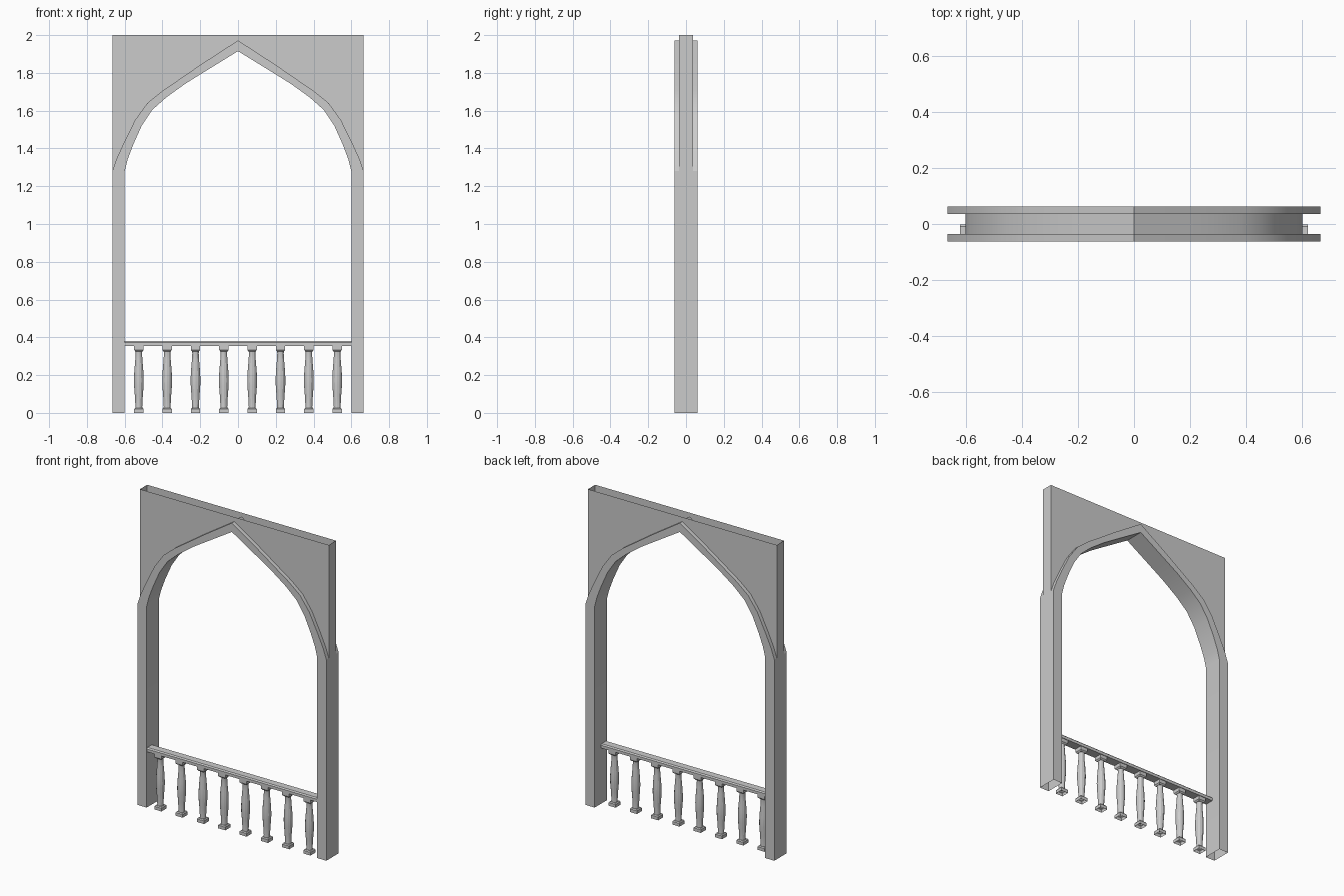
import bpy, bmesh, math

cube = bpy.data.objects.get("Cube")
if cube:
    bpy.data.objects.remove(cube, do_unlink=True)

DEPTH = 0.0615   # half depth of posts and arch moulding
PANEL = 0.0365   # half depth of the spandrel
RAIL_Y = -0.031  # railing sits towards the front

stone = bpy.data.materials.new("grey stone")
stone.use_nodes = True
GREY = (0.6, 0.6, 0.6, 1)
stone.diffuse_color = GREY
stone.node_tree.nodes["Principled BSDF"].inputs["Base Color"].default_value = GREY


def finish(name, bm, smooth=False):
    bmesh.ops.remove_doubles(bm, verts=bm.verts, dist=0.0001)
    bmesh.ops.recalc_face_normals(bm, faces=bm.faces)
    mesh = bpy.data.meshes.new(name)
    bm.to_mesh(mesh)
    bm.free()
    mesh.materials.append(stone)
    obj = bpy.data.objects.new(name, mesh)
    bpy.context.collection.objects.link(obj)
    if smooth:
        bpy.ops.object.select_all(action='DESELECT')
        obj.select_set(True)
        bpy.context.view_layer.objects.active = obj
        bpy.ops.object.shade_smooth_by_angle(angle=math.radians(25))
    return obj


def strip(bm, a, b):
    """Quads between two point rows of equal length."""
    va = [bm.verts.new(p) for p in a]
    vb = [bm.verts.new(p) for p in b]
    for i in range(len(a) - 1):
        bm.faces.new((va[i], va[i + 1], vb[i + 1], vb[i]))


def at(path, y):
    return [(x, y, z) for x, z in path]


def mirrored(half):
    return [(-x, z) for x, z in half] + half[-2::-1]


# Half curves of the pointed arch, springing to apex
inner = mirrored([(.6, 1.28), (.585, 1.34), (.555, 1.42), (.51, 1.52), (.455, 1.603),
                  (.38, 1.67), (.28, 1.742), (.2, 1.792), (0, 1.915)])
outer = mirrored([(.665, 1.28), (.643, 1.345), (.602, 1.435), (.545, 1.55), (.48, 1.64),
                  (.4, 1.705), (.3, 1.773), (.2, 1.842), (0, 1.972)])
inner_full = [(-.6, 0)] + inner + [(.6, 0)]
outer_full = [(-.665, 0)] + outer + [(.665, 0)]

# Posts and arch: faces, inner surface, outer post sides and moulding lips
bm = bmesh.new()
for s in (-1, 1):
    strip(bm, at(inner_full, s * DEPTH), at(outer_full, s * DEPTH))
    strip(bm, at(outer, s * DEPTH), at(outer, s * PANEL))
    side = [(s * .665, 0), (s * .665, 1.28)]
    strip(bm, at(side, -DEPTH), at(side, DEPTH))
strip(bm, at(inner_full, -DEPTH), at(inner_full, DEPTH))
finish("arch_frame", bm, True)

# Spandrel: front and back panels with side sheets, open on top
bm = bmesh.new()
top = [(x, 2) for x, z in outer]
for s in (-1, 1):
    strip(bm, at(outer, s * PANEL), at(top, s * PANEL))
    side = [(s * .665, 1.28), (s * .665, 2)]
    strip(bm, at(side, -PANEL), at(side, PANEL))
finish("spandrel", bm)

# Handrail with chamfered top edges
bm = bmesh.new()
section = [(-.029, .355), (.029, .355), (.029, .373), (.022, .38), (-.022, .38), (-.029, .373)]
section.append(section[0])
strip(bm, *[[(x, RAIL_Y + y, z) for y, z in section] for x in (-.62, .62)])
finish("handrail", bm)


def square_ring(x, half, z):
    pts = [(-half, -half), (half, -half), (half, half), (-half, half), (-half, -half)]
    return [(x + a, RAIL_Y + b, z) for a, b in pts]


def round_ring(x, r, z, n=12):
    angles = [2 * math.pi * i / n for i in range(n + 1)]
    return [(x + r * math.cos(a), RAIL_Y + r * math.sin(a), z) for a in angles]


# Balusters: square foot and cap around a swelling turned shaft
shaft = [(.019, .02), (.018, .035), (.021, .09), (.025, .14), (.026, .175),
         (.024, .22), (.019, .28), (.017, .315), (.02, .335)]
for i in range(8):
    x = -.525 + .15 * i
    bm = bmesh.new()
    foot = [(.025, 0), (.025, .02), (.02, .026)]
    cap = [(.018, .325), (.025, .333), (.025, .356)]
    for rows in (foot, cap):
        for low, high in zip(rows, rows[1:]):
            strip(bm, square_ring(x, *low), square_ring(x, *high))
    strip(bm, square_ring(x, *foot[-1])[:2], square_ring(x, *foot[-1])[3:1:-1])
    strip(bm, square_ring(x, *cap[0])[:2], square_ring(x, *cap[0])[3:1:-1])
    for low, high in zip(shaft, shaft[1:]):
        strip(bm, round_ring(x, *low), round_ring(x, *high))
    finish(f"baluster_{i + 1}", bm, True)
